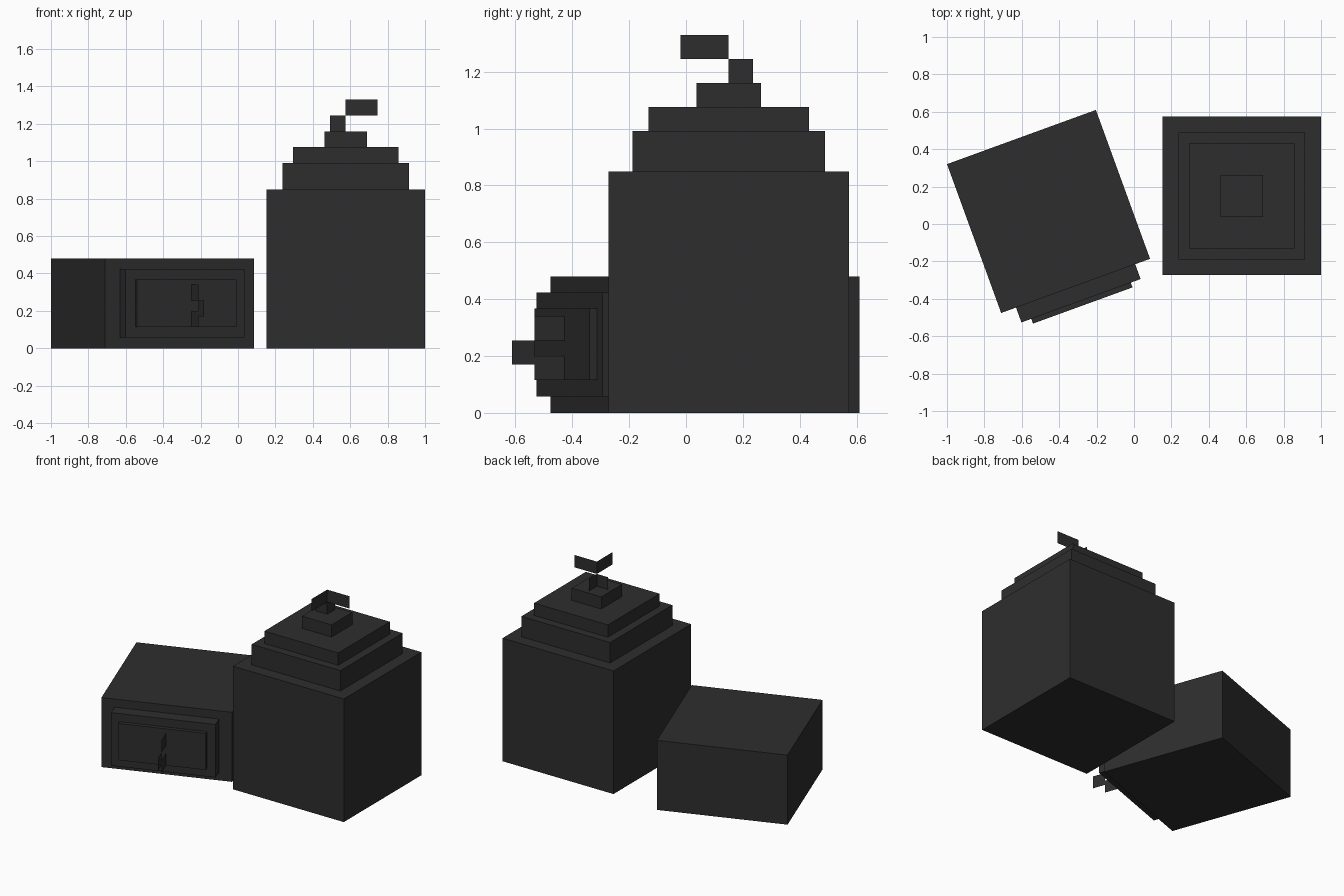
import bpy, math
from mathutils import Matrix

if "Cube" in bpy.data.objects:
    bpy.data.objects.remove(bpy.data.objects["Cube"])

mat = bpy.data.materials.new("charcoal")
mat.diffuse_color = (0.027, 0.027, 0.027, 1)
mat.use_nodes = True
mat.node_tree.nodes["Principled BSDF"].inputs["Base Color"].default_value = mat.diffuse_color


def make(name, verts, faces, matrix):
    me = bpy.data.meshes.new(name)
    me.from_pydata(verts, [], faces)
    me.materials.append(mat)
    ob = bpy.data.objects.new(name, me)
    ob.matrix_world = matrix
    bpy.context.collection.objects.link(ob)


def box(name, x, y, z, matrix):
    verts = [(a, b, c) for a in x for b in y for c in z]
    faces = [(0, 1, 3, 2), (4, 6, 7, 5), (0, 4, 5, 1),
             (2, 3, 7, 6), (0, 2, 6, 4), (1, 5, 7, 3)]
    make(name, verts, faces, matrix)


def plate(name, axis, at, u, z, matrix):
    # upright flat sheet, running along x or y
    pts = [(u[0], z[0]), (u[1], z[0]), (u[1], z[1]), (u[0], z[1])]
    verts = [(a, at, c) if axis == "x" else (at, a, c) for a, c in pts]
    make(name, verts, [(0, 1, 2, 3)], matrix)


# standing stepped block
tower = Matrix.Translation((0.576, 0.15, 0))
for name, half, z in [("tall_block", 0.4235, (0, 0.85)),
                      ("tall_step_1", 0.339, (0.85, 0.991)),
                      ("tall_step_2", 0.282, (0.991, 1.076)),
                      ("tall_step_3", 0.113, (1.076, 1.16))]:
    box(name, (-half, half), (-half, half), z, tower)

# crossed stem and flag sheets on top
for axis, s in (("x", 1), ("y", -1)):
    plate("stem_" + axis, axis, 0, (-0.085 * s, 0), (1.16, 1.245), tower)
    plate("flag_" + axis, axis, 0, (0, 0.169 * s), (1.245, 1.33), tower)

# low block, turned 20 degrees, with steps on its front
low = Matrix.Translation((-0.457, 0.067, 0)) @ Matrix.Rotation(math.radians(20), 4, "Z")
for name, half, y, z in [("low_block", 0.4235, (-0.4235, 0.4235), (0, 0.48)),
                         ("low_step_1", 0.339, (-0.508, -0.4235), (0.058, 0.424)),
                         ("low_step_2", 0.283, (-0.535, -0.508), (0.115, 0.368))]:
    box(name, (-half, half), y, z, low)

# small sheets sticking out of the front
plate("upper_stem", "y", 0.026, (-0.648, -0.535), (0.255, 0.34), low)
plate("lower_stem", "y", 0.026, (-0.648, -0.535), (0.115, 0.2), low)
plate("front_flag", "y", 0.026, (-0.732, -0.648), (0.17, 0.255), low)
